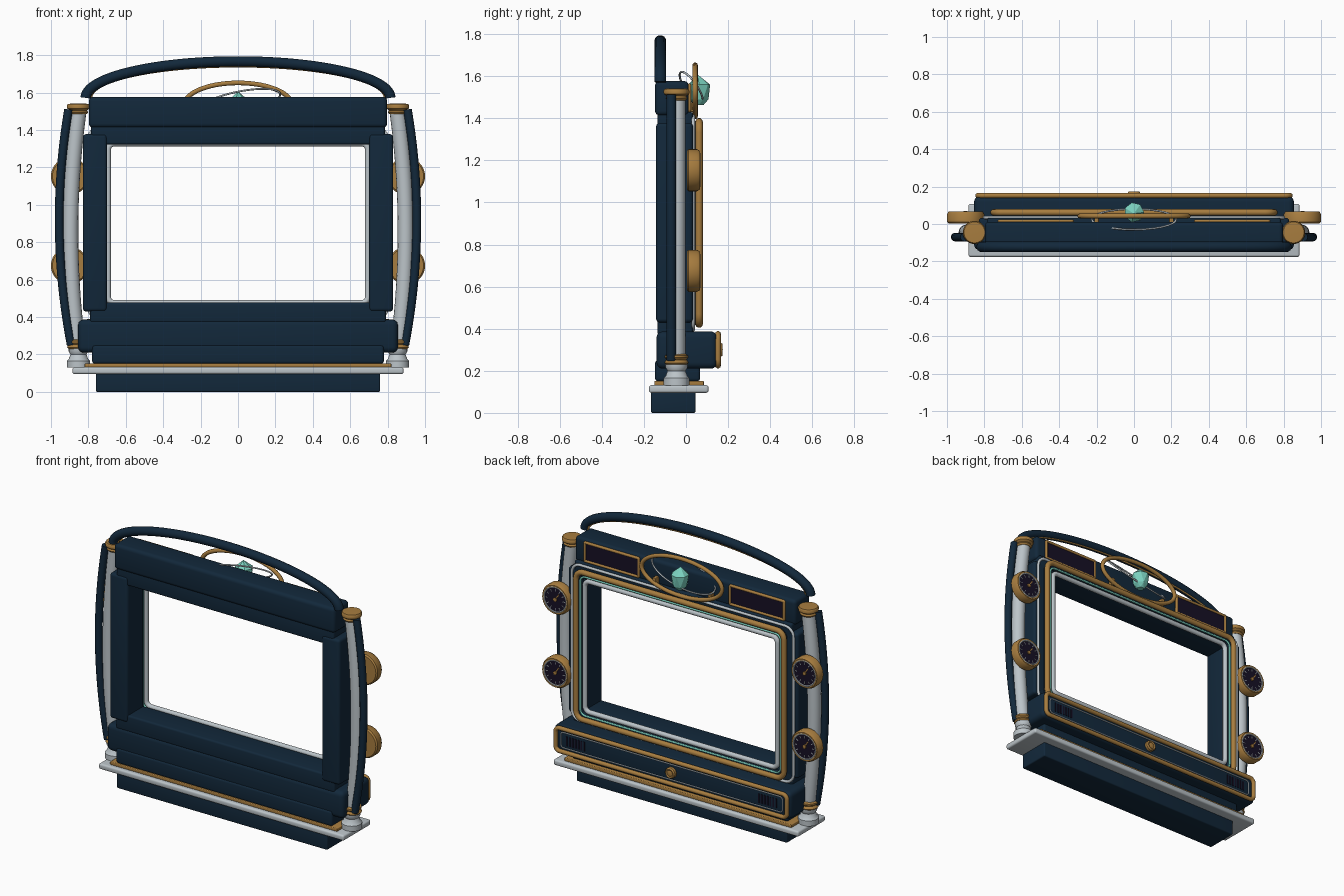
import bpy, bmesh, math
from mathutils import Matrix, Vector
from math import sin, cos, pi

if "Cube" in bpy.data.objects:
    bpy.data.objects.remove(bpy.data.objects["Cube"])


def mat(name, c):
    m = bpy.data.materials.new(name)
    m.diffuse_color = (*c, 1)
    m.use_nodes = True
    m.node_tree.nodes["Principled BSDF"].inputs["Base Color"].default_value = m.diffuse_color
    return m


NAVY = mat("navy", (0.006, 0.021, 0.043))
SILVER = mat("silver", (0.50, 0.55, 0.58))
GOLD = mat("gold", (0.39, 0.205, 0.05))
TEAL = mat("teal", (0.20, 0.65, 0.53))
DARK = mat("dark violet", (0.008, 0.005, 0.018))


def finish(ob, m, smooth=True):
    ob.data.materials.clear()
    ob.data.materials.append(m)
    bpy.ops.object.select_all(action='DESELECT')
    ob.select_set(True)
    bpy.context.view_layer.objects.active = ob
    if smooth:
        bpy.ops.object.shade_smooth_by_angle(angle=math.radians(40))
    return ob


def from_bm(name, bm, m, smooth=True):
    bmesh.ops.recalc_face_normals(bm, faces=bm.faces)
    me = bpy.data.meshes.new(name)
    bm.to_mesh(me)
    bm.free()
    ob = bpy.data.objects.new(name, me)
    bpy.context.collection.objects.link(ob)
    return finish(ob, m, smooth)


def add_box(bm, size, matrix):
    bmesh.ops.create_cube(bm, size=1, matrix=matrix @ Matrix.Diagonal((*size, 1)))


def box(name, m, x, y, z, bevel=0.0):
    """Box from (min, max) ranges, with rounded edges."""
    bm = bmesh.new()
    r = (x, y, z)
    add_box(bm, [b - a for a, b in r], Matrix.Translation([(a + b) / 2 for a, b in r]))
    if bevel:
        bmesh.ops.bevel(bm, geom=bm.edges[:], offset=bevel, segments=4, profile=0.5, affect='EDGES')
    return from_bm(name, bm, m)


def lathe(name, m, profile, loc, axis='Z', n=40):
    """Turned part from (radius, height) points; axis Y points to +y."""
    bm = bmesh.new()
    vs = [bm.verts.new((r, 0, h)) for r, h in profile]
    es = [bm.edges.new(p) for p in zip(vs, vs[1:])]
    bmesh.ops.spin(bm, geom=vs + es, cent=(0, 0, 0), axis=(0, 0, 1), angle=2 * pi, steps=n)
    bmesh.ops.remove_doubles(bm, verts=bm.verts, dist=1e-5)
    rot = Matrix.Rotation(-pi / 2, 4, 'X') if axis == 'Y' else Matrix()
    bm.transform(Matrix.Translation(loc) @ rot)
    return from_bm(name, bm, m)


def tube(name, m, pts, r, closed=False, res=3):
    cu = bpy.data.curves.new(name, 'CURVE')
    cu.dimensions = '3D'
    cu.bevel_depth, cu.bevel_resolution, cu.use_fill_caps = r, res, True
    sp = cu.splines.new('POLY')
    sp.points.add(len(pts) - 1)
    for p, q in zip(sp.points, pts):
        p.co = (*q, 1)
    sp.use_cyclic_u = closed
    ob = bpy.data.objects.new(name, cu)
    bpy.context.collection.objects.link(ob)
    bpy.ops.object.select_all(action='DESELECT')
    ob.select_set(True)
    bpy.context.view_layer.objects.active = ob
    bpy.ops.object.convert(target='MESH')
    return finish(bpy.context.object, m)


def round_rect(x0, x1, z0, z1, y, rad, n=6):
    pts = []
    for k, (cx, cz) in enumerate([(x1 - rad, z1 - rad), (x0 + rad, z1 - rad),
                                  (x0 + rad, z0 + rad), (x1 - rad, z0 + rad)]):
        for i in range(n + 1):
            a = k * pi / 2 + i / n * pi / 2
            pts.append((cx + rad * cos(a), y, cz + rad * sin(a)))
    return pts


# base and plinth
box("plinth", NAVY, (-.76, .76), (-.166, .045), (0, .10), .008)
box("base_ledge", SILVER, (-.885, .885), (-.176, .107), (.095, .132), .012)
box("base_gold_strip", GOLD, (-.82, .82), (-.15, .085), (.13, .152), .005)
box("lower_body", NAVY, (-.78, .78), (-.147, .067), (.15, .25), .015)

# control drawer
box("control_panel", NAVY, (-.855, .855), (-.14, .148), (.21, .387), .03)
tube("control_panel_trim", GOLD, round_rect(-.835, .835, .225, .375, .152, .03), .014, True)
tube("control_panel_inlay", SILVER, round_rect(-.80, .80, .25, .35, .147, .02), .004, True)
lathe("control_knob", GOLD, [(0, 0), (.035, 0), (.035, .018), (.028, .026), (.02, .022), (0, .028)],
      (0, .147, .30), 'Y')
for s in (-1, 1):
    bm = bmesh.new()
    for i in range(7):
        add_box(bm, (.01, .006, .06), Matrix.Translation((s * (.63 + .021 * i), .149, .30)))
    from_bm("vent_slots", bm, DARK, False)

# screen surround
for s in (-1, 1):
    a, b = sorted((s * .70, s * .83))
    box("frame_side", NAVY, (a, b), (-.142, .033), (.43, 1.378), .018)
box("frame_bottom", NAVY, (-.79, .79), (-.135, .033), (.37, .477), .012)
box("frame_top", NAVY, (-.785, .785), (-.135, .033), (1.323, 1.43), .012)
tube("outer_bead", SILVER, round_rect(-.80, .80, .395, 1.41, .034, .06), .009, True)
tube("gold_bezel", GOLD, round_rect(-.75, .75, .422, 1.383, .062, .05), .018, True)
tube("bezel_backing", NAVY, round_rect(-.735, .735, .437, 1.368, .04, .04), .02, True)
tube("teal_light_line", TEAL, round_rect(-.722, .722, .449, 1.354, .058, .035), .006, True)
tube("inner_bezel", SILVER, round_rect(-.695, .695, .475, 1.328, .048, .035), .016, True)

# header with two dark panels
box("header", NAVY, (-.797, .797), (-.147, .012), (1.413, 1.577), .022)
for s in (-1, 1):
    a, b = sorted((s * .33, s * .72))
    box("header_panel", DARK, (a, b), (.008, .017), (1.44, 1.555))
    tube("header_panel_trim", GOLD, round_rect(a, b, 1.437, 1.557, .016, .006, 3), .009, True)

# medallion: gold oval, orbit ring, gem
N = 72
T = [2 * pi * i / N for i in range(N)]
tube("medallion_ring", GOLD, [(.29 * cos(t), .043, 1.53 + .122 * sin(t)) for t in T], .013, True)
tube("orbit_ring", SILVER, [(.225 * cos(t), .025 + .055 * sin(t),
                             1.545 - .06 * sin(t) + .045 * cos(t)) for t in T], .005, True)
for s in (-1, 1):
    box("medallion_bracket", GOLD, (s * .2 - .012, s * .2 + .012), (.005, .045), (1.43, 1.475), .004)
bm = bmesh.new()
rings = [[bm.verts.new((r * cos(2 * pi * (i + o) / 7), .062 + r * sin(2 * pi * (i + o) / 7), z))
          for i in range(7)]
         for r, z, o in ((.022, 1.463, 0), (.046, 1.49, .5), (.054, 1.56, 0))]
tip = bm.verts.new((0, .056, 1.607))
bm.faces.new(rings[0])
for lo, hi in zip(rings, rings[1:]):
    for i in range(7):
        bm.faces.new((lo[i], lo[(i + 1) % 7], hi[(i + 1) % 7], hi[i]))
for i in range(7):
    bm.faces.new((rings[2][i], rings[2][(i + 1) % 7], tip))
bmesh.ops.triangulate(bm, faces=bm.faces)
from_bm("gem", bm, TEAL, False)

# arched top rail
A = [pi * i / 48 for i in range(49)]
tube("top_arch", NAVY, [(.815 * cos(t), -.122, 1.572 + .195 * sin(t)) for t in A], .028, res=5)
tube("arch_trim", GOLD, [(.785 * cos(t), -.112, 1.572 + .168 * sin(t)) for t in A], .006)


def bow(x0, xm, x1, z0, z1, y, s, n=24):
    """Outward bowed side path through a bottom, middle and top x."""
    out = []
    for i in range(n + 1):
        t = i / n
        x = x0 * (1 - t) * (1 - 2 * t) + xm * 4 * t * (1 - t) + x1 * t * (2 * t - 1)
        out.append((s * x, y, z0 + (z1 - z0) * t))
    return out


# bowed columns, side fins and gauges
for s in (-1, 1):
    tube("column", SILVER, bow(.857, .896, .852, .25, 1.50, -.045, s), .042, res=6)
    tube("side_fin", NAVY, bow(.892, .956, .906, .25, 1.51, -.07, s), .023, res=4)
    lathe("column_foot", SILVER, [(0, .13), (.062, .13), (.062, .165), (.052, .175), (.043, .20),
                                  (.052, .215), (.052, .232), (0, .232)], (s * .853, -.045, 0))
    lathe("column_lower_rings", GOLD, [(0, .23), (.05, .23), (.057, .238), (.05, .25), (.046, .252),
                                       (.055, .262), (.055, .272), (.043, .28), (0, .28)],
          (s * .857, -.045, 0))
    lathe("column_capital", GOLD, [(0, 1.485), (.044, 1.485), (.052, 1.495), (.046, 1.505), (.06, 1.515),
                                   (.062, 1.53), (.056, 1.54), (0, 1.542)], (s * .853, -.045, 0))
    for z in (1.153, .675):
        c = Vector((s * .9, 0, z))
        lathe("gauge_body", GOLD, [(0, .004), (.092, .004), (.1, .012), (.1, .052), (.092, .066),
                                   (.084, .066), (.08, .058), (0, .058)], c, 'Y')
        lathe("gauge_dial", DARK, [(0, .056), (.08, .056), (.08, .061), (0, .061)], c, 'Y')
        tube("gauge_rim", SILVER, [(c.x + .08 * cos(t), .063, z + .08 * sin(t)) for t in T], .005, True, 2)
        bm = bmesh.new()
        for i in range(12):
            add_box(bm, (.004, .004, .015), Matrix.Translation(c + Vector((0, .062, 0)))
                    @ Matrix.Rotation(i * pi / 6, 4, 'Y') @ Matrix.Translation((0, 0, .062)))
        from_bm("gauge_ticks", bm, SILVER, False)
        bm = bmesh.new()
        add_box(bm, (.006, .004, .055), Matrix.Translation(c + Vector((0, .064, 0)))
                @ Matrix.Rotation(-.6, 4, 'Y') @ Matrix.Translation((0, 0, .02)))
        from_bm("gauge_needle", bm, GOLD, False)
        lathe("gauge_hub", GOLD, [(0, .058), (.012, .058), (.012, .068), (0, .07)], c, 'Y', 16)
